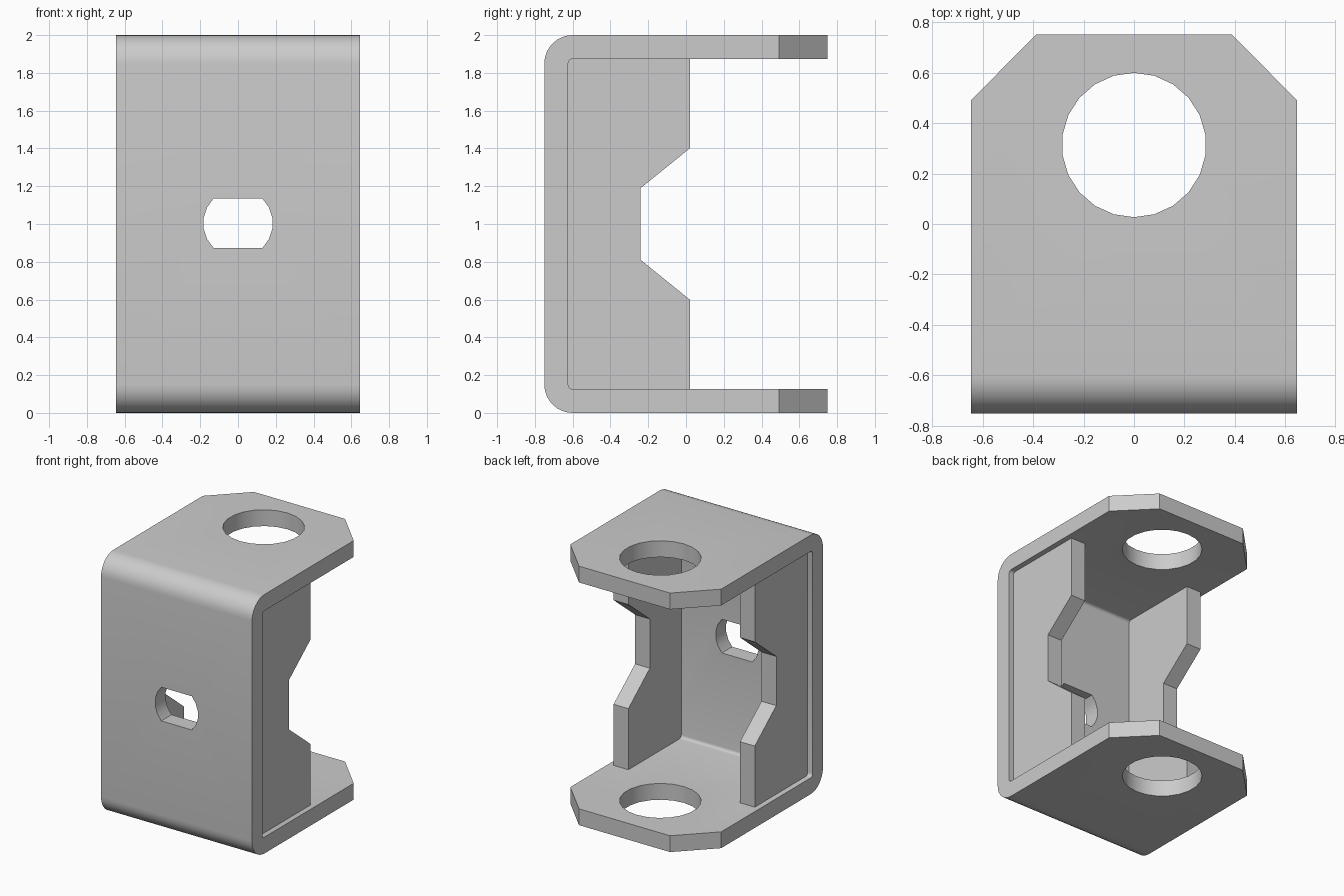
import bpy
import bmesh
from math import sin, cos, pi, radians
from mathutils import Vector

cube = bpy.data.objects.get("Cube")
if cube:
    bpy.data.objects.remove(cube, do_unlink=True)

HALF_W, HALF_D, H = 0.645, 0.75, 2.0
T = 0.126            # sheet thickness
OUTER_R, INNER_R = 0.15, 0.024
MID = H / 2

steel = bpy.data.materials.new("plain grey steel")
steel.use_nodes = True
GREY = (0.6, 0.6, 0.6, 1)
steel.diffuse_color = GREY
steel.node_tree.nodes["Principled BSDF"].inputs["Base Color"].default_value = GREY


def arc(cx, cy, r, start, end, steps):
    """Points along a circular arc, angles in degrees."""
    angles = [radians(start + (end - start) * i / steps) for i in range(steps + 1)]
    return [(cx + r * cos(a), cy + r * sin(a)) for a in angles]


def prism(name, outline, axis, lo, hi):
    """Extrude a 2D outline along x, y or z between lo and hi."""
    place = {"x": lambda u, v: (lo, u, v),
             "y": lambda u, v: (u, lo, v),
             "z": lambda u, v: (u, v, lo)}[axis]
    bm = bmesh.new()
    face = bm.faces.new([bm.verts.new(place(u, v)) for u, v in outline])
    result = bmesh.ops.extrude_face_region(bm, geom=[face])
    moved = [g for g in result["geom"] if isinstance(g, bmesh.types.BMVert)]
    shift = Vector([hi - lo if a == axis else 0 for a in "xyz"])
    bmesh.ops.translate(bm, verts=moved, vec=shift)
    bmesh.ops.recalc_face_normals(bm, faces=bm.faces)
    mesh = bpy.data.meshes.new(name)
    bm.to_mesh(mesh)
    bm.free()
    mesh.materials.append(steel)
    obj = bpy.data.objects.new(name, mesh)
    bpy.context.collection.objects.link(obj)
    return obj


def activate(obj):
    bpy.ops.object.select_all(action="DESELECT")
    obj.select_set(True)
    bpy.context.view_layer.objects.active = obj


def cut(obj, cutter):
    activate(obj)
    mod = obj.modifiers.new("cut", "BOOLEAN")
    mod.operation, mod.solver, mod.object = "DIFFERENCE", "EXACT", cutter
    bpy.ops.object.modifier_apply(modifier=mod.name)
    bpy.data.objects.remove(cutter, do_unlink=True)


# Bent sheet: C-shaped section with rounded bends, open at the back
oy, iy = OUTER_R - HALF_D, T + INNER_R - HALF_D
section = [(HALF_D, 0)]
section += arc(oy, OUTER_R, OUTER_R, 270, 180, 8)
section += arc(oy, H - OUTER_R, OUTER_R, 180, 90, 8)
section += [(HALF_D, H), (HALF_D, H - T)]
section += arc(iy, H - T - INNER_R, INNER_R, 90, 180, 4)
section += arc(iy, T + INNER_R, INNER_R, 180, 270, 4)
section += [(HALF_D, T)]
bracket = prism("bent_bracket", section, "x", -HALF_W, HALF_W)

# Large round hole through both flanges
hole = arc(0, 0.313, 0.286, 90, 450, 22)[:-1]
cut(bracket, prism("hole_cutter", hole, "z", -0.1, H + 0.1))

# Chamfered back corners on both flanges
for side in (-1, 1):
    corner = [(side * 0.29, 0.85), (side * 0.745, 0.39), (side * 0.9, 0.9)]
    cut(bracket, prism("corner_cutter", corner, "z", -0.1, H + 0.1))

# Flat-sided slot in the front wall
slot = arc(0, MID + 0.004, 0.184, -45, 45, 5) + arc(0, MID + 0.004, 0.184, 135, 225, 5)
cut(bracket, prism("slot_cutter", slot, "y", -0.9, -0.5))

# Notched side gussets, slightly inset from the sheet edges
EMBED = 0.01
upper = [(-0.24, MID + 0.19), (0.022, MID + 0.402), (0.022, H - T + EMBED),
         (T - HALF_D - EMBED, H - T + EMBED)]
profile = upper + [(y, H - z) for y, z in reversed(upper)]
gussets = [prism("left_gusset", profile, "x", 0.477, 0.603),
           prism("right_gusset", profile, "x", -0.603, -0.477)]

for obj in [bracket] + gussets:
    activate(obj)
    bpy.ops.object.shade_smooth_by_angle(angle=radians(30))
